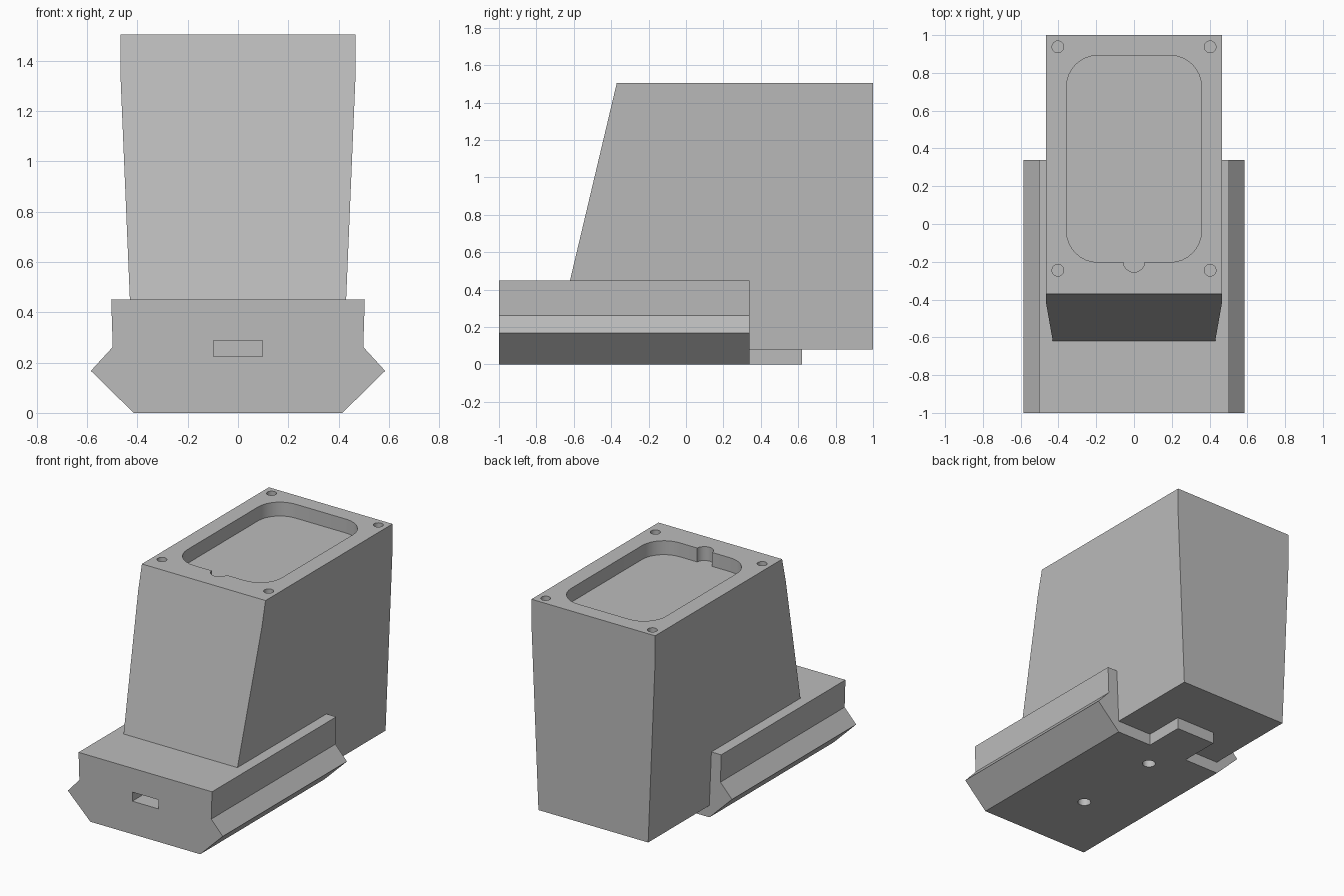
import bpy, bmesh, math
from mathutils import Vector

if "Cube" in bpy.data.objects:
    bpy.data.objects.remove(bpy.data.objects["Cube"])

grey = bpy.data.materials.new("light_grey")
grey.diffuse_color = (0.5, 0.5, 0.5, 1)
grey.use_nodes = True
grey.node_tree.nodes["Principled BSDF"].inputs["Base Color"].default_value = grey.diffuse_color


def loft(name, ring_a, ring_b):
    """Solid between two matching closed rings of points."""
    bm = bmesh.new()
    a = [bm.verts.new(p) for p in ring_a]
    b = [bm.verts.new(p) for p in ring_b]
    bm.faces.new(a)
    bm.faces.new(b[::-1])
    for i in range(len(a)):
        j = (i + 1) % len(a)
        bm.faces.new((a[i], b[i], b[j], a[j]))
    bmesh.ops.recalc_face_normals(bm, faces=bm.faces)
    mesh = bpy.data.meshes.new(name)
    bm.to_mesh(mesh)
    bm.free()
    mesh.materials.append(grey)
    ob = bpy.data.objects.new(name, mesh)
    bpy.context.collection.objects.link(ob)
    return ob


def box(name, x0, x1, y0, y1, z0, z1):
    ring = [(x0, y0), (x1, y0), (x1, y1), (x0, y1)]
    return loft(name, [(x, y, z0) for x, y in ring], [(x, y, z1) for x, y in ring])


def rounded_prism(name, cx, cy, hx, hy, r, z0, z1, n=8):
    """Upright rounded box; hx = hy = r gives a cylinder."""
    ring = []
    for q, (sx, sy) in enumerate([(1, 1), (-1, 1), (-1, -1), (1, -1)]):
        for k in range(n + 1):
            t = (q + k / n) * math.pi / 2
            p = (cx + sx * (hx - r) + r * math.cos(t), cy + sy * (hy - r) + r * math.sin(t))
            if not ring or (Vector(p) - Vector(ring[-1])).length > 1e-5:
                ring.append(p)
    if (Vector(ring[0]) - Vector(ring[-1])).length < 1e-5:
        ring.pop()
    return loft(name, [(x, y, z0) for x, y in ring], [(x, y, z1) for x, y in ring])


def cut(target, cutters):
    """Subtract the cutters one by one, then drop them."""
    for c in cutters:
        mod = target.modifiers.new("cut", "BOOLEAN")
        mod.operation, mod.solver, mod.object = "DIFFERENCE", "EXACT", c
        c.hide_render = True
        bpy.context.view_layer.objects.active = target
        bpy.ops.object.modifier_apply(modifier=mod.name)
        bpy.data.objects.remove(c)


def smooth(ob):
    bpy.ops.object.select_all(action="DESELECT")
    ob.select_set(True)
    bpy.context.view_layer.objects.active = ob
    bpy.ops.object.shade_smooth_by_angle(angle=math.radians(25))


# Dovetail rail
half = [(0.415, 0), (0.585, 0.167), (0.498, 0.262), (0.504, 0.45)]
profile = half + [(-x, z) for x, z in reversed(half)]
rail = loft("dovetail_rail", [(x, -1, z) for x, z in profile], [(x, 0.34, z) for x, z in profile])
cut(rail, [box("front_slot", -0.098, 0.098, -1.1, -0.6, 0.225, 0.287)]
    + [rounded_prism("screw_hole", 0, y, 0.042, 0.042, 0.042, -0.1, 0.15) for y in (-0.5, 0.15)])
smooth(rail)

# Tongue behind the rail
box("rear_tongue", -0.15, 0.15, 0.34, 0.62, 0, 0.08)

# Tower: side outline, tapering in width below the straight rim
TOP, RIM, LOW = 1.505, 1.335, 0.08


def half_width(z):
    return 0.467 if z >= RIM else 0.467 - (RIM - z) * 0.042


side = [(-0.62, 0.45), (-0.37 - (TOP - RIM) * 0.237, RIM), (-0.37, TOP), (1, TOP),
        (1, RIM), (1, LOW), (0.34, LOW), (0.34, 0.45)]
tower = loft("tower", [(-half_width(z), y, z) for y, z in side],
             [(half_width(z), y, z) for y, z in side])

# Top pocket, its small round notch and the corner holes
FLOOR = TOP - 0.095
cut(tower, [rounded_prism("pocket", 0, 0.345, 0.357, 0.547, 0.165, FLOOR, TOP + 0.1),
            rounded_prism("notch", 0, -0.198, 0.057, 0.057, 0.057, FLOOR, TOP + 0.1)]
    + [rounded_prism("corner_hole", sx * 0.403, y, 0.031, 0.031, 0.031, FLOOR, TOP + 0.1)
       for sx in (-1, 1) for y in (-0.245, 0.938)])
smooth(tower)
